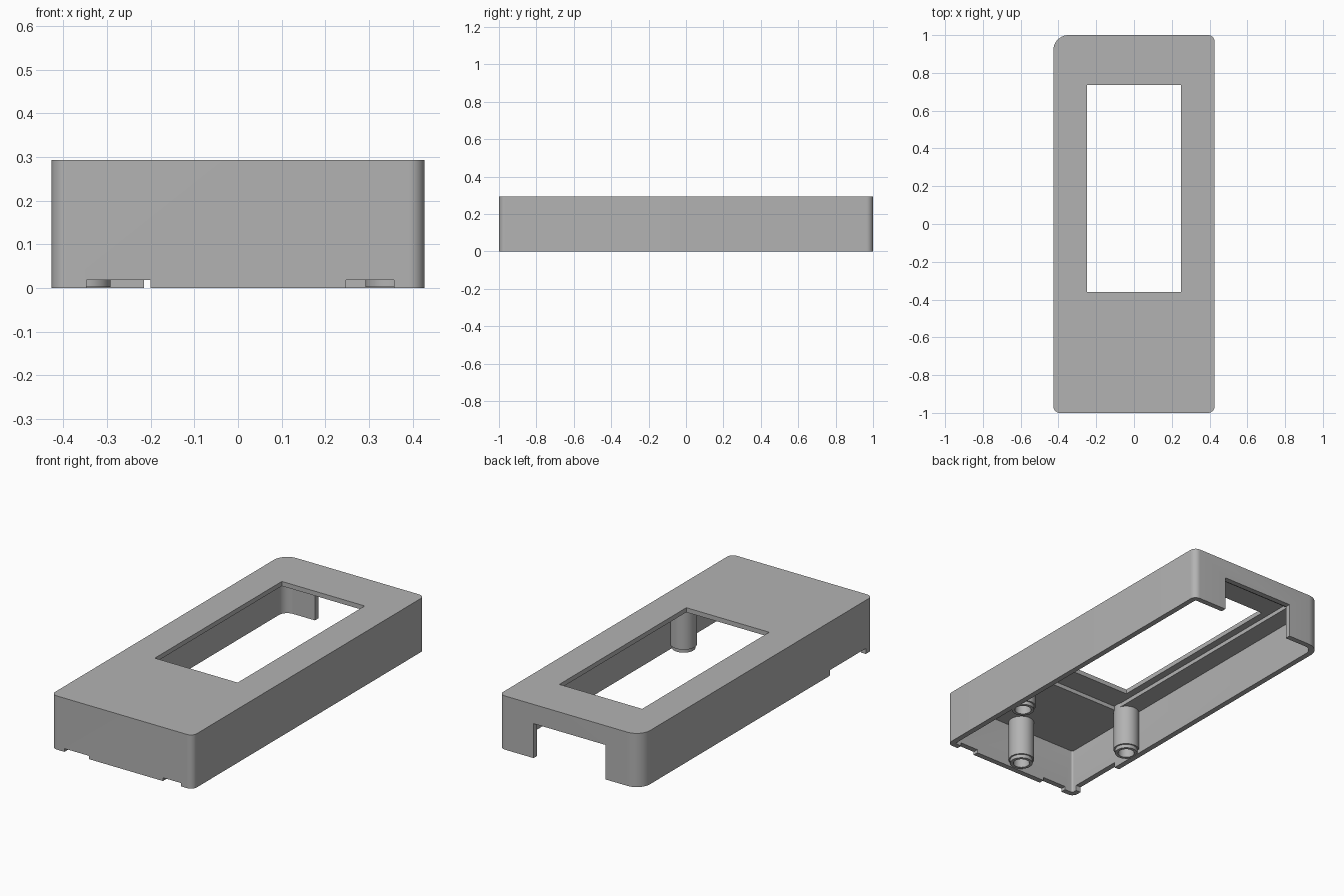
import bpy, bmesh
from math import cos, sin, pi, radians

cube = bpy.data.objects.get("Cube")
if cube:
    bpy.data.objects.remove(cube, do_unlink=True)

HX, HY, TOP, WALL = 0.427, 1.0, 0.293, 0.03
ROOF = 0.246      # underside of the roof
LEDGE = 0.268     # underside of the thin frame around the window

grey = bpy.data.materials.new("grey_plastic")
grey.use_nodes = True
COLOUR = (0.45, 0.45, 0.45, 1)
grey.diffuse_color = COLOUR
grey.node_tree.nodes["Principled BSDF"].inputs["Base Color"].default_value = COLOUR


def finish(name, bm):
    bmesh.ops.recalc_face_normals(bm, faces=bm.faces)
    mesh = bpy.data.meshes.new(name)
    bm.to_mesh(mesh)
    bm.free()
    mesh.materials.append(grey)
    obj = bpy.data.objects.new(name, mesh)
    bpy.context.collection.objects.link(obj)
    return obj


def rounded_prism(name, x0, x1, y0, y1, z0, z1, radii=None, steps=10):
    """Upright prism; radii run from the +x+y corner anticlockwise."""
    bm = bmesh.new()
    corners = [(x1, y1, -1, -1), (x0, y1, 1, -1), (x0, y0, 1, 1), (x1, y0, -1, 1)]
    verts = []
    for i, (x, y, sx, sy) in enumerate(corners):
        r = radii[i] if radii else 0
        for k in range(steps + 1 if r else 1):
            a = (i + k / steps) * pi / 2
            px = x + r * (sx + cos(a)) if r else x
            py = y + r * (sy + sin(a)) if r else y
            verts.append(bm.verts.new((px, py, z0)))
    base = bm.faces.new(verts)
    top = bmesh.ops.extrude_face_region(bm, geom=[base])["geom"]
    moved = [v for v in top if isinstance(v, bmesh.types.BMVert)]
    bmesh.ops.translate(bm, verts=moved, vec=(0, 0, z1 - z0))
    return finish(name, bm)


def smooth(obj):
    bpy.ops.object.select_all(action="DESELECT")
    obj.select_set(True)
    bpy.context.view_layer.objects.active = obj
    bpy.ops.object.shade_smooth_by_angle(angle=radians(30))


# Outer case with one larger rear corner
radii = [0.035, 0.08, 0.035, 0.035]
case = rounded_prism("case_shell", -HX, HX, -HY, HY, 0, TOP, radii)

# Hollow, display opening and wall cutouts
ix, iy = HX - WALL, HY - WALL
cutters = [
    rounded_prism("cavity_cutter", -ix, ix, -iy, iy, -0.05, ROOF,
                  [max(r - WALL, 0.01) for r in radii]),
    rounded_prism("display_recess_cutter", -0.29, 0.29, -0.5, 0.89, 0.1, LEDGE),
    rounded_prism("window_cutter", -0.25, 0.25, -0.36, 0.735, 0.1, 0.4),
    rounded_prism("rear_port_cutter", -0.215, 0.22, 0.9, 1.1, -0.05, 0.188),
    rounded_prism("front_right_notch_cutter", -0.347, -0.2, -1.1, -0.95, -0.05, 0.018),
    rounded_prism("front_left_notch_cutter", 0.247, 0.357, -1.1, -0.95, -0.05, 0.018),
    rounded_prism("side_notch_cutter", -0.5, -0.38, -0.94, -0.63, -0.05, 0.03),
]
for cutter in cutters:
    cutter.hide_render = True
    mod = case.modifiers.new(cutter.name, "BOOLEAN")
    mod.operation = "DIFFERENCE"
    mod.solver = "EXACT"
    mod.object = cutter
    bpy.context.view_layer.objects.active = case
    bpy.ops.object.modifier_apply(modifier=mod.name)
    bpy.data.objects.remove(cutter, do_unlink=True)
smooth(case)


def screw_post(name, x, y, segments=32):
    """Hollow post with a narrower lip at its lower end."""
    profile = [(0, 0.1), (0.042, 0.1), (0.042, 0.002), (0.058, 0.002),
               (0.058, 0.022), (0.066, 0.022), (0.066, 0.272), (0, 0.272)]
    bm = bmesh.new()
    verts = [bm.verts.new((r, 0, z)) for r, z in profile]
    edges = [bm.edges.new(pair) for pair in zip(verts, verts[1:])]
    bmesh.ops.spin(bm, geom=verts + edges, cent=(0, 0, 0), axis=(0, 0, 1),
                   angle=2 * pi, steps=segments)
    bmesh.ops.remove_doubles(bm, verts=bm.verts, dist=0.0005)
    obj = finish(name, bm)
    obj.location = (x, y, 0)
    smooth(obj)


# Three screw posts under the roof
screw_post("left_screw_post", 0.35, -0.48)
screw_post("right_screw_post", -0.35, -0.48)
screw_post("front_screw_post", 0, -0.91)
